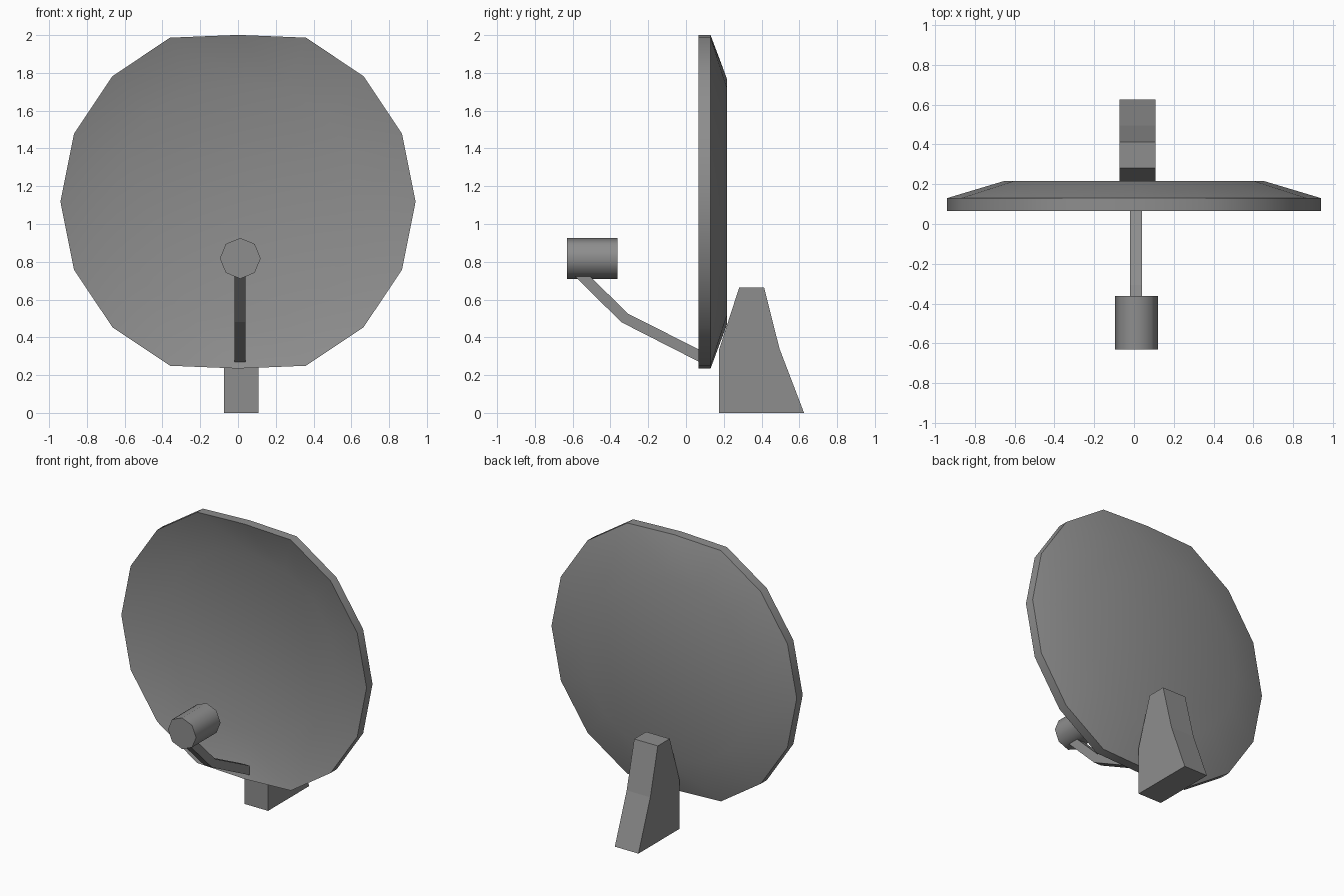
import bpy, bmesh, math

cube = bpy.data.objects.get("Cube")
if cube:
    bpy.data.objects.remove(cube, do_unlink=True)

GREY = (0.27, 0.27, 0.27, 1)
mat = bpy.data.materials.new("mid_grey")
mat.use_nodes = True
mat.diffuse_color = GREY
mat.node_tree.nodes["Principled BSDF"].inputs["Base Color"].default_value = GREY


def loft(name, rings, smooth=False):
    """Closed solid through equal-sized rings of points, capped at both ends."""
    bm = bmesh.new()
    loops = [[bm.verts.new(p) for p in ring] for ring in rings]
    n = len(loops[0])
    for a, b in zip(loops, loops[1:]):
        for i in range(n):
            j = (i + 1) % n
            bm.faces.new((a[i], a[j], b[j], b[i]))
    bm.faces.new(loops[0])
    bm.faces.new(loops[-1])
    bmesh.ops.recalc_face_normals(bm, faces=bm.faces)
    mesh = bpy.data.meshes.new(name)
    bm.to_mesh(mesh)
    bm.free()
    mesh.materials.append(mat)
    obj = bpy.data.objects.new(name, mesh)
    bpy.context.collection.objects.link(obj)
    if smooth:
        bpy.ops.object.select_all(action='DESELECT')
        obj.select_set(True)
        bpy.context.view_layer.objects.active = obj
        bpy.ops.object.shade_smooth_by_angle(angle=math.radians(50))
    return obj


def circle(sides, radius, y, x=0, z=0, limit=10):
    """Ring around the y axis; limit flattens it at the top and bottom."""
    ring = []
    for i in range(sides):
        a = math.tau * i / sides
        h = max(-limit, min(limit, radius * math.sin(a)))
        ring.append((x + radius * math.cos(a), y, z + h))
    return ring


def slab(name, profile, x0, x1):
    """Side profile of (y, z) points extruded across x."""
    return loft(name, [[(x, y, z) for y, z in profile] for x in (x0, x1)])


# Dish: hollow front, rim band, shallow back
DISH = [(0.65, 0.15), (0.94, 0.065), (0.94, 0.13), (0.65, 0.217)]
loft("dish", [circle(16, r, y, z=1.118, limit=0.883) for r, y in DISH], smooth=True)

# Receiver at the end of the arm
loft("receiver", [circle(8, 0.108, y, x=0.012, z=0.818) for y in (-0.63, -0.362)], smooth=True)

# Bent arm from the lower rim to the receiver
slab("receiver_arm", [(0.07, 0.27), (0.07, 0.335), (-0.307, 0.525),
                      (-0.515, 0.73), (-0.595, 0.73), (-0.342, 0.48)], -0.019, 0.041)

# Tapered stand behind the dish
slab("stand", [(0.175, 0), (0.625, 0), (0.495, 0.34), (0.413, 0.665),
               (0.282, 0.665), (0.175, 0.335)], -0.073, 0.108)
